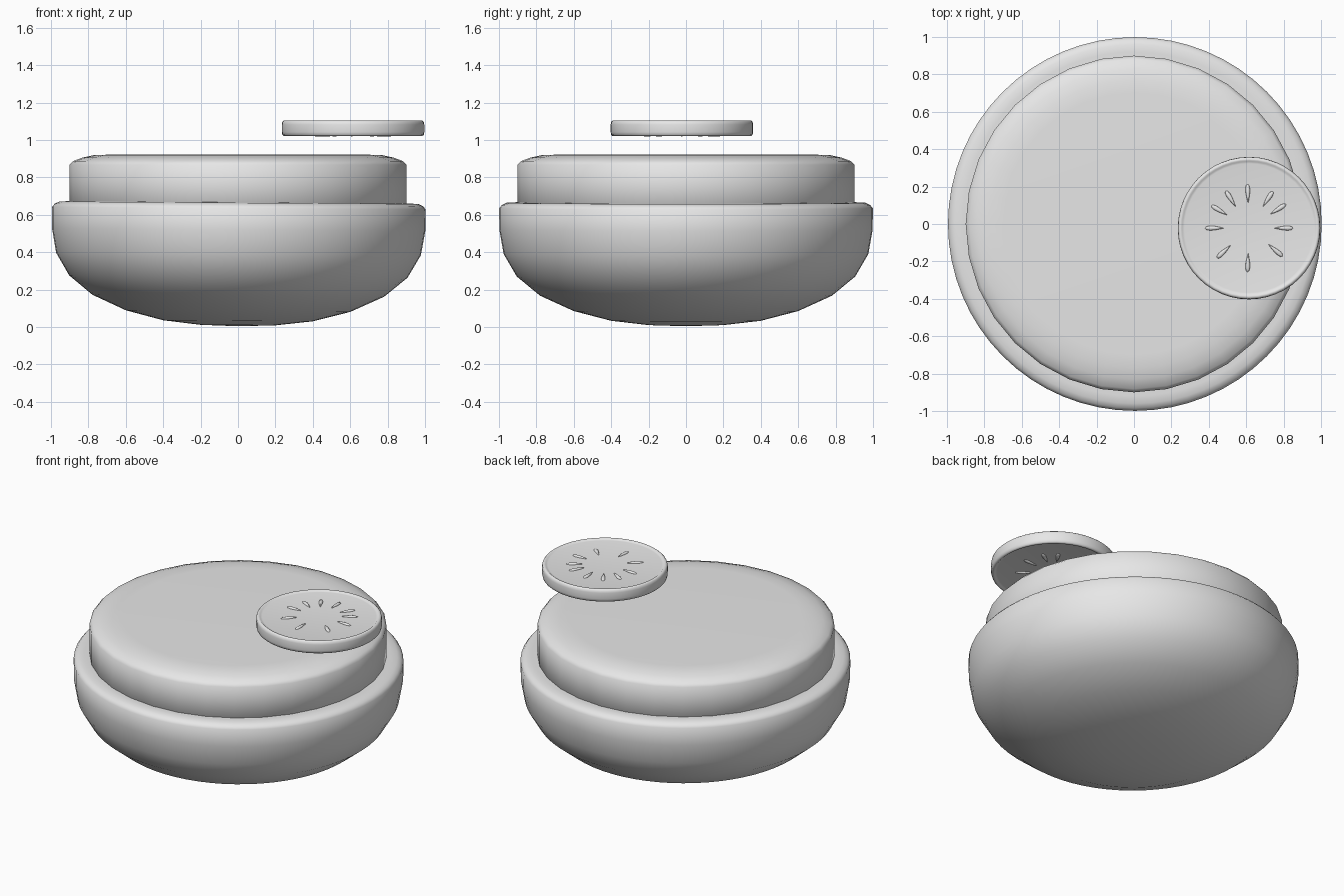
import bpy, bmesh, math
from mathutils import Matrix, Vector

if "Cube" in bpy.data.objects:
    bpy.data.objects.remove(bpy.data.objects["Cube"])

grey = bpy.data.materials.new("light_grey")
grey.diffuse_color = (0.8, 0.8, 0.8, 1)
grey.use_nodes = True
grey.node_tree.nodes["Principled BSDF"].inputs["Base Color"].default_value = grey.diffuse_color


def finish(name, bm, angle=45):
    bmesh.ops.remove_doubles(bm, verts=bm.verts, dist=1e-5)
    bmesh.ops.recalc_face_normals(bm, faces=bm.faces)
    mesh = bpy.data.meshes.new(name)
    bm.to_mesh(mesh)
    bm.free()
    mesh.materials.append(grey)
    ob = bpy.data.objects.new(name, mesh)
    bpy.context.collection.objects.link(ob)
    bpy.ops.object.select_all(action='DESELECT')
    ob.select_set(True)
    bpy.context.view_layer.objects.active = ob
    bpy.ops.object.shade_smooth_by_angle(angle=math.radians(angle))
    return ob


def lathe(name, profile, segments, angle=45):
    bm = bmesh.new()
    verts = [bm.verts.new((r, 0, z)) for r, z in profile]
    edges = [bm.edges.new(pair) for pair in zip(verts, verts[1:])]
    bmesh.ops.spin(bm, geom=verts + edges, cent=(0, 0, 0), axis=(0, 0, 1),
                   angle=math.tau, steps=segments, use_duplicate=False)
    return finish(name, bm, angle)


# Rounded bottom bun, tilted very slightly
bun = lathe("bottom_bun", [
    (0, 0.004), (0.2, 0.01), (0.4, 0.033), (0.6, 0.085), (0.78, 0.167),
    (0.905, 0.27), (0.975, 0.39), (0.998, 0.52), (0.999, 0.635),
    (0.985, 0.652), (0.96, 0.664), (0.92, 0.666), (0, 0.666)], 64)
bun.rotation_euler = (0, math.radians(0.4), 0)

# Thick patty with a soft upper edge
lathe("patty", [
    (0, 0.64), (0.88, 0.64), (0.9, 0.66), (0.9, 0.867),
    (0.882, 0.887), (0.83, 0.906), (0.77, 0.919), (0.7, 0.921), (0, 0.921)], 32)

# Tomato slice: raised skin rim around recessed flesh on both sides
centre = Vector((0.615, -0.022, 1.062))
half = [(0, 0.034), (0.345, 0.034), (0.356, 0.036), (0.362, 0.041),
        (0.371, 0.041), (0.378, 0.035), (0.381, 0.02)]
tomato = lathe("tomato_slice", half + [(r, -z) for r, z in reversed(half)], 48, 60)
tomato.location = centre

# Seeds: low teardrops in a ring on both faces
bm = bmesh.new()
for deg in (92, 57, 33, 0, -40, -92, -137, 180, 149, 122):
    for side in (1, -1):
        new = bmesh.ops.create_uvsphere(bm, u_segments=12, v_segments=8, radius=1)["verts"]
        for v in new:
            v.co.y *= 0.6 + 0.4 * v.co.x
        place = (Matrix.Rotation(math.radians(deg), 4, 'Z')
                 @ Matrix.Translation((0.185, 0, side * 0.034))
                 @ Matrix.Diagonal((0.05, 0.018, 0.009, 1)))
        bmesh.ops.transform(bm, matrix=place, verts=new)
seeds = finish("tomato_seeds", bm, 60)
seeds.location = centre
